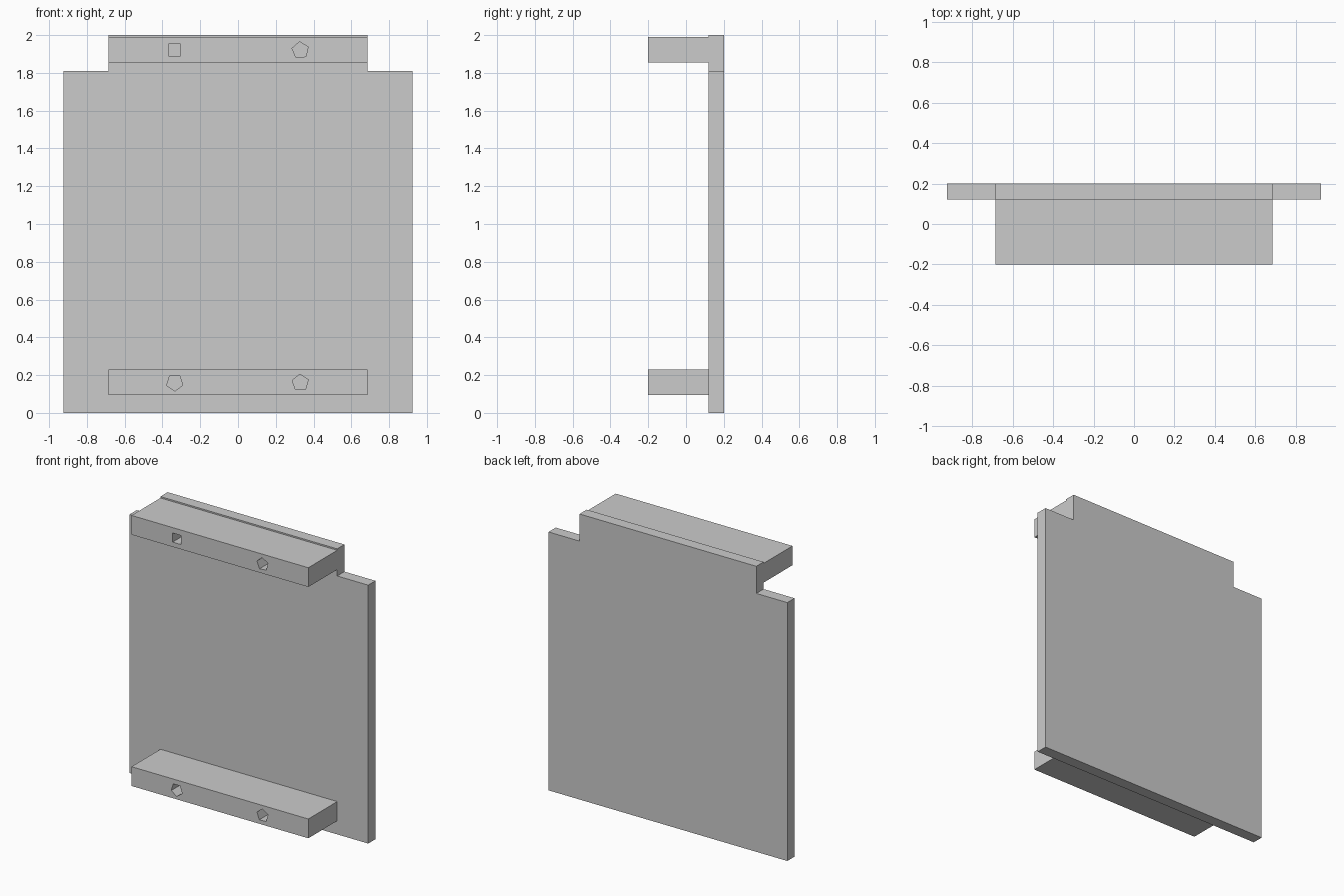
import bpy, bmesh
from math import sin, cos, radians, tau

if "Cube" in bpy.data.objects:
    bpy.data.objects.remove(bpy.data.objects["Cube"])


def prism(bm, outline, y0, y1):
    """Closed prism from an (x, z) outline, extruded along y."""
    face = bm.faces.new([bm.verts.new((x, y0, z)) for x, z in outline])
    res = bmesh.ops.extrude_face_region(bm, geom=[face], use_keep_orig=True)
    for v in res["geom"]:
        if isinstance(v, bmesh.types.BMVert):
            v.co.y = y1


def make(name, outlines, y0, y1):
    bm = bmesh.new()
    for o in outlines:
        prism(bm, o, y0, y1)
    bmesh.ops.recalc_face_normals(bm, faces=bm.faces)
    me = bpy.data.meshes.new(name)
    bm.to_mesh(me)
    bm.free()
    ob = bpy.data.objects.new(name, me)
    bpy.context.collection.objects.link(ob)
    return ob


def ngon(x, z, sides, turn, r=0.045):
    return [(x + r * cos(radians(turn) + tau * i / sides),
             z + r * sin(radians(turn) + tau * i / sides)) for i in range(sides)]


# Back plate with stepped upper corners
half = [(0.925, 0), (0.925, 1.81), (0.685, 1.81), (0.685, 2.0)]
make("back_plate", [half + [(-x, z) for x, z in reversed(half)]], 0.12, 0.2)

# Two mounting bars, each with a pair of rough faceted screw holes
bars = [("lower_bar", 0.095, 0.23, [(-0.335, 0.16, 5, 55), (0.33, 0.16, 5, 20)]),
        ("upper_bar", 1.855, 1.99, [(-0.335, 1.92, 4, 45), (0.33, 1.92, 5, 95)])]
for name, z0, z1, holes in bars:
    w = 0.685
    bar = make(name, [[(-w, z0), (w, z0), (w, z1), (-w, z1)]], -0.2, 0.12)
    cutter = make(name + "_hole_cutter", [ngon(*h) for h in holes], -0.25, 0.1)
    cutter.hide_render = True
    cutter.hide_viewport = True
    mod = bar.modifiers.new("screw_holes", 'BOOLEAN')
    mod.operation = 'DIFFERENCE'
    mod.solver = 'EXACT'
    mod.object = cutter
